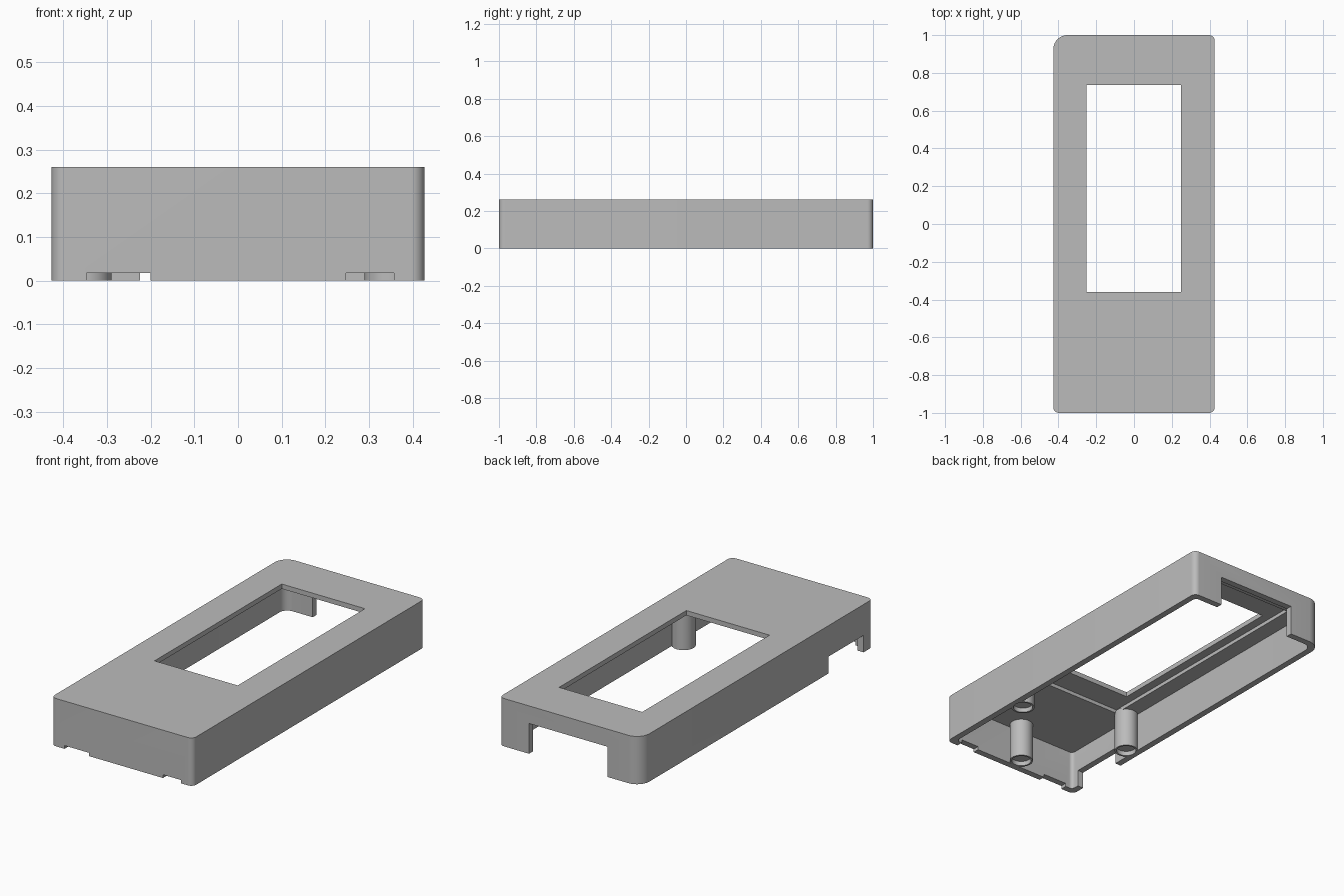
import bpy, bmesh, math

cube = bpy.data.objects.get("Cube")
if cube:
    bpy.data.objects.remove(cube, do_unlink=True)

grey = bpy.data.materials.new("plain_grey")
grey.use_nodes = True
grey.diffuse_color = (0.5, 0.5, 0.5, 1)
grey.node_tree.nodes["Principled BSDF"].inputs["Base Color"].default_value = (0.5, 0.5, 0.5, 1)


def prism(name, outline, z0, z1):
    """Extrude a flat outline from z0 to z1."""
    bm = bmesh.new()
    base = bm.faces.new([bm.verts.new((x, y, z0)) for x, y in outline])
    top = bmesh.ops.extrude_face_region(bm, geom=[base])["geom"]
    for v in top:
        if isinstance(v, bmesh.types.BMVert):
            v.co.z = z1
    bmesh.ops.recalc_face_normals(bm, faces=bm.faces)
    mesh = bpy.data.meshes.new(name)
    bm.to_mesh(mesh)
    bm.free()
    mesh.materials.append(grey)
    ob = bpy.data.objects.new(name, mesh)
    bpy.context.collection.objects.link(ob)
    return ob


def rounded(x, y, radii, steps=10):
    """Rectangle outline; radii run counter-clockwise from the back left corner."""
    pts = []
    for i, (sx, sy) in enumerate([(1, 1), (-1, 1), (-1, -1), (1, -1)]):
        r = radii[i]
        for k in range(steps + 1):
            a = math.pi / 2 * (i + k / steps)
            pts.append((sx * (x - r) + r * math.cos(a), sy * (y - r) + r * math.sin(a)))
    return pts


def rect(x0, x1, y0, y1):
    return [(x0, y0), (x1, y0), (x1, y1), (x0, y1)]


def circle(x, y, r, n=40):
    return [(x + r * math.cos(2 * math.pi * k / n), y + r * math.sin(2 * math.pi * k / n))
            for k in range(n)]


def combine(target, tool, operation):
    mod = target.modifiers.new("combine", "BOOLEAN")
    mod.operation, mod.object, mod.solver = operation, tool, "EXACT"
    bpy.context.view_layer.objects.active = target
    bpy.ops.object.modifier_apply(modifier=mod.name)
    bpy.data.objects.remove(tool, do_unlink=True)


def cut(outline, z0, z1):
    combine(case, prism("cutter", outline, z0, z1), "DIFFERENCE")


# Hollow case with one larger corner
W, L, H, WALL = 0.427, 1.0, 0.261, 0.035
CEILING = 0.215
case = prism("case_cover", rounded(W, L, [0.03, 0.075, 0.03, 0.03]), 0, H)
cut(rounded(W - WALL, L - WALL, [0.02, 0.045, 0.02, 0.02]), -0.1, CEILING)

# Display window and the shallow pocket around it
cut(rect(-0.3, 0.3, -0.5, 0.88), 0.1, 0.235)
cut(rect(-0.252, 0.25, -0.36, 0.737), 0.1, 0.4)

# Back connector opening and side opening
cut(rect(-0.225, 0.247, 0.9, 1.1), -0.1, 0.165)
cut(rect(-0.5, -0.36, -0.92, -0.617), -0.1, 0.092)

# Latch slots under the front wall
for x0, x1 in [(-0.347, -0.2), (0.247, 0.357)]:
    cut(rect(x0, x1, -1.1, -0.96), -0.1, 0.018)

# Screw posts with recessed ends
for x, y in [(-0.35, -0.48), (0.35, -0.48), (0, -0.91)]:
    combine(case, prism("screw_post", circle(x, y, 0.06), 0, 0.225), "UNION")
    cut(circle(x, y, 0.05), -0.1, 0.025)

# Smooth the curved walls, keep the edges crisp
bpy.ops.object.select_all(action="DESELECT")
case.select_set(True)
bpy.context.view_layer.objects.active = case
bpy.ops.object.shade_smooth_by_angle(angle=math.radians(30))
